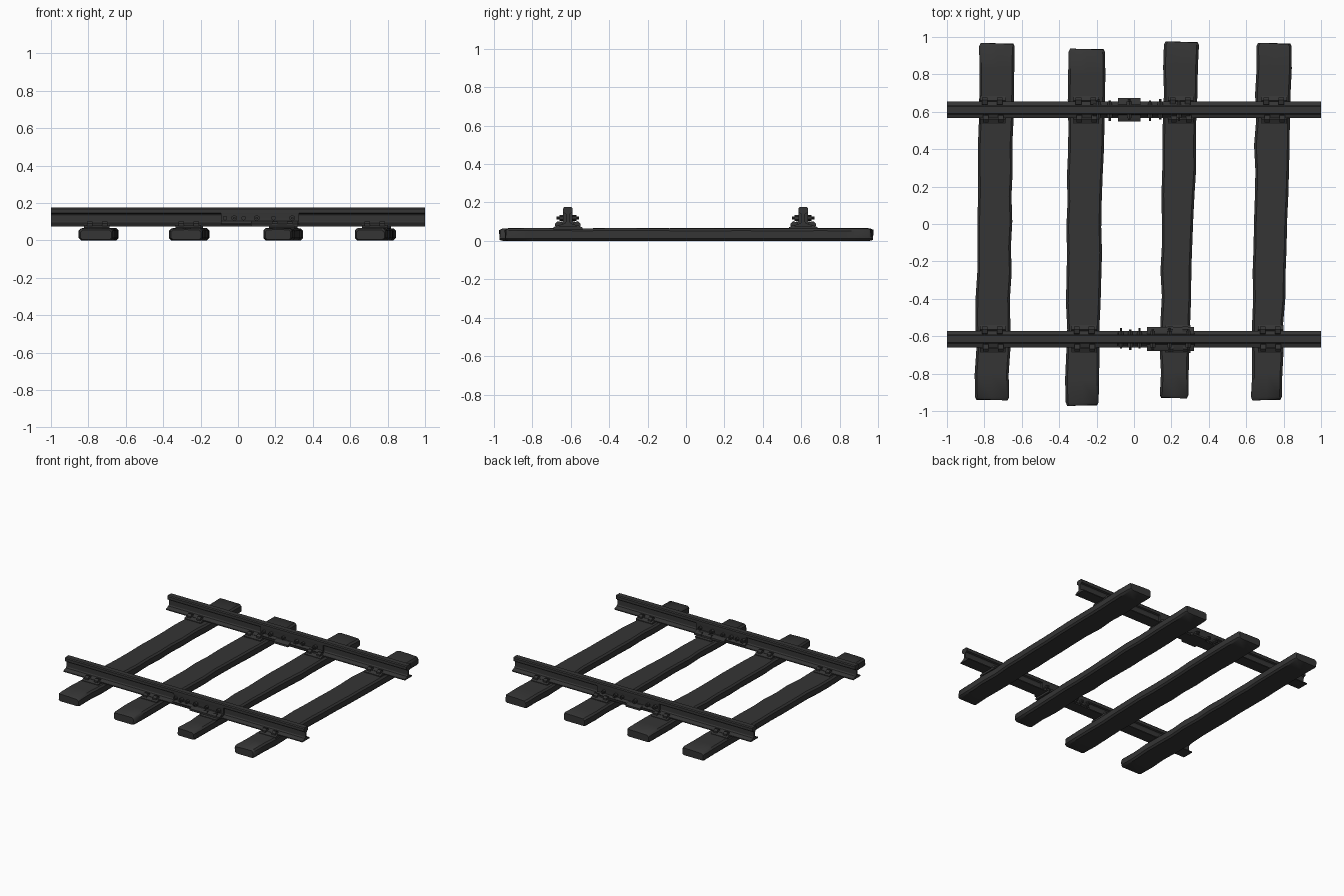
import bpy, bmesh, math, random
from mathutils import Matrix, Vector

if "Cube" in bpy.data.objects:
    bpy.data.objects.remove(bpy.data.objects["Cube"])

random.seed(4)
mat = bpy.data.materials.new("dark_weathered")
mat.diffuse_color = (0.035, 0.035, 0.035, 1)
mat.use_nodes = True
mat.node_tree.nodes["Principled BSDF"].inputs["Base Color"].default_value = mat.diffuse_color


def finish(name, bm, angle=30):
    bmesh.ops.recalc_face_normals(bm, faces=bm.faces)
    mesh = bpy.data.meshes.new(name)
    bm.to_mesh(mesh)
    bm.free()
    mesh.materials.append(mat)
    ob = bpy.data.objects.new(name, mesh)
    bpy.context.collection.objects.link(ob)
    bpy.context.view_layer.objects.active = ob
    bpy.ops.object.select_all(action='DESELECT')
    ob.select_set(True)
    bpy.ops.object.shade_smooth_by_angle(angle=math.radians(angle))
    return ob


def loft(bm, rings):
    vs = [[bm.verts.new(p) for p in r] for r in rings]
    n = len(vs[0])
    for a, b in zip(vs, vs[1:]):
        for i in range(n):
            bm.faces.new((a[i], a[(i + 1) % n], b[(i + 1) % n], b[i]))
    bm.faces.new(vs[0])
    bm.faces.new(vs[-1][::-1])


def extrude_x(bm, profile, x0, x1):
    loft(bm, [[(x, y, z) for y, z in profile] for x in (x0, x1)])


def hex_bolt(bm, x, y, z, r, length):
    m = Matrix.Translation((x, y, z)) @ Matrix.Rotation(math.pi / 2, 4, 'X')
    bmesh.ops.create_cone(bm, cap_ends=True, segments=6, radius1=r, radius2=r,
                          depth=length, matrix=m)


def box(bm, x0, x1, y0, y1, z0, z1):
    m = Matrix.Translation(((x0 + x1) / 2, (y0 + y1) / 2, (z0 + z1) / 2))
    bmesh.ops.create_cube(bm, size=1, matrix=m @ Matrix.Diagonal((x1 - x0, y1 - y0, z1 - z0, 1)))


# Worn sleepers: (front y, left, right), (back y, left, right)
def sleeper(name, front, back):
    bm = bmesh.new()
    rings = []
    steps = [0, 0.008] + [i / 14 for i in range(1, 14)] + [0.992, 1]
    for t in steps:
        y, l, r = [a + (b - a) * t for a, b in zip(front, back)]
        if 0.01 < t < 0.99:
            l += random.uniform(-0.005, 0.005)
            r += random.uniform(-0.005, 0.005)
        e = 0.008 if t in (0, 1) else 0
        top = 0.065 - e + random.uniform(-0.002, 0.001)
        l, r, c = l + e, r - e, 0.012
        sk = random.uniform(-0.004, 0.004) if e else 0
        rings.append([(l + c, y, e / 2), (r - c, y, e / 2), (r, y, c), (r, y + sk, top - c),
                      (r - c, y + sk, top), ((l + r) / 2, y, top + 0.001), (l + c, y - sk, top),
                      (l, y - sk, top - c), (l, y, c)])
    loft(bm, rings)
    finish(name, bm, 40)


ends = [((-0.94, -0.85, -0.668), (0.965, -0.828, -0.638)),
        ((-0.97, -0.365, -0.19), (0.935, -0.35, -0.155)),
        ((-0.93, 0.138, 0.29), (0.973, 0.16, 0.348)),
        ((-0.94, 0.625, 0.79), (0.965, 0.655, 0.843))]
for i, (f, b) in enumerate(ends):
    sleeper(f"sleeper_{i + 1}", f, b)

# Flat-bottomed rail section, half of it as (y, z)
half = [(0.044, 0.074), (0.044, 0.081), (0.014, 0.092), (0.008, 0.101), (0.008, 0.134),
        (0.013, 0.142), (0.025, 0.147), (0.025, 0.168), (0.019, 0.175)]
# Joint bar filling the web up to the head edge
bar = [(0.007, 0.091), (0.036, 0.083), (0.038, 0.09), (0.024, 0.104), (0.024, 0.134),
       (0.025, 0.147), (0.007, 0.143)]

rails = {
    "front": dict(y=-0.615, plates=(-0.755, -0.265, 0.235, 0.73), bar=(-0.09, 0.325),
                  bolts=(-0.07, -0.02, 0.03, 0.10, 0.19, 0.29), block=(0.07, 0.32)),
    "back": dict(y=0.61, plates=(-0.755, -0.255, 0.25, 0.75), bar=(-0.22, 0.30),
                 bolts=(-0.19, -0.13, -0.025, 0.085, 0.14, 0.24), block=(-0.085, 0.035)),
}

for side, d in rails.items():
    yc = d["y"]

    # Rail
    bm = bmesh.new()
    prof = half + [(-y, z) for y, z in reversed(half)]
    extrude_x(bm, [(yc + y, z) for y, z in prof], -1, 1)
    finish(f"{side}_rail", bm)

    # Joint bars, with bolts and a stepped foot clamp
    bars, bolts = bmesh.new(), bmesh.new()
    for s in (-1, 1):
        extrude_x(bars, [(yc + s * y, z) for y, z in bar], *d["bar"])
        x0, x1 = d["block"]
        extrude_x(bars, [(yc + s * y, z) for y, z in
                         ((0.02, 0.074), (0.063, 0.074), (0.063, 0.088), (0.036, 0.1), (0.02, 0.1))], x0, x1)
        for i, x in enumerate(d["bolts"]):
            nut = (i % 2 == 0) == (s > 0)
            hex_bolt(bolts, x, yc + s * 0.033, 0.119, 0.016 if nut else 0.013, 0.022)
            hex_bolt(bolts, x, yc + s * 0.047, 0.119, 0.007, 0.022 if nut else 0.008)
    finish(f"{side}_joint_bars", bars)
    finish(f"{side}_joint_bolts", bolts)

    # Tie plates with sloping shoulders, and the spikes holding the rail foot
    plates, spikes = bmesh.new(), bmesh.new()
    for x in d["plates"]:
        sect = [(-0.075, 0.06), (0.075, 0.06), (0.075, 0.07), (0.05, 0.082), (0.044, 0.076),
                (-0.044, 0.076), (-0.05, 0.082), (-0.075, 0.07)]
        extrude_x(plates, [(yc + y, z) for y, z in sect], x - 0.068, x + 0.068)
        for s in (-1, 1):
            for dx in (-0.042, 0.038):
                px = x + s * dx
                ys = sorted((yc + s * 0.045, yc + s * 0.062))
                box(spikes, px - 0.01, px + 0.01, *ys, 0.06, 0.09)
                cap = [(0.026, 0.086), (0.066, 0.078), (0.066, 0.09), (0.052, 0.102), (0.03, 0.096)]
                extrude_x(spikes, [(yc + s * y, z) for y, z in cap], px - 0.015, px + 0.015)
    finish(f"{side}_tie_plates", plates)
    finish(f"{side}_spikes", spikes)
